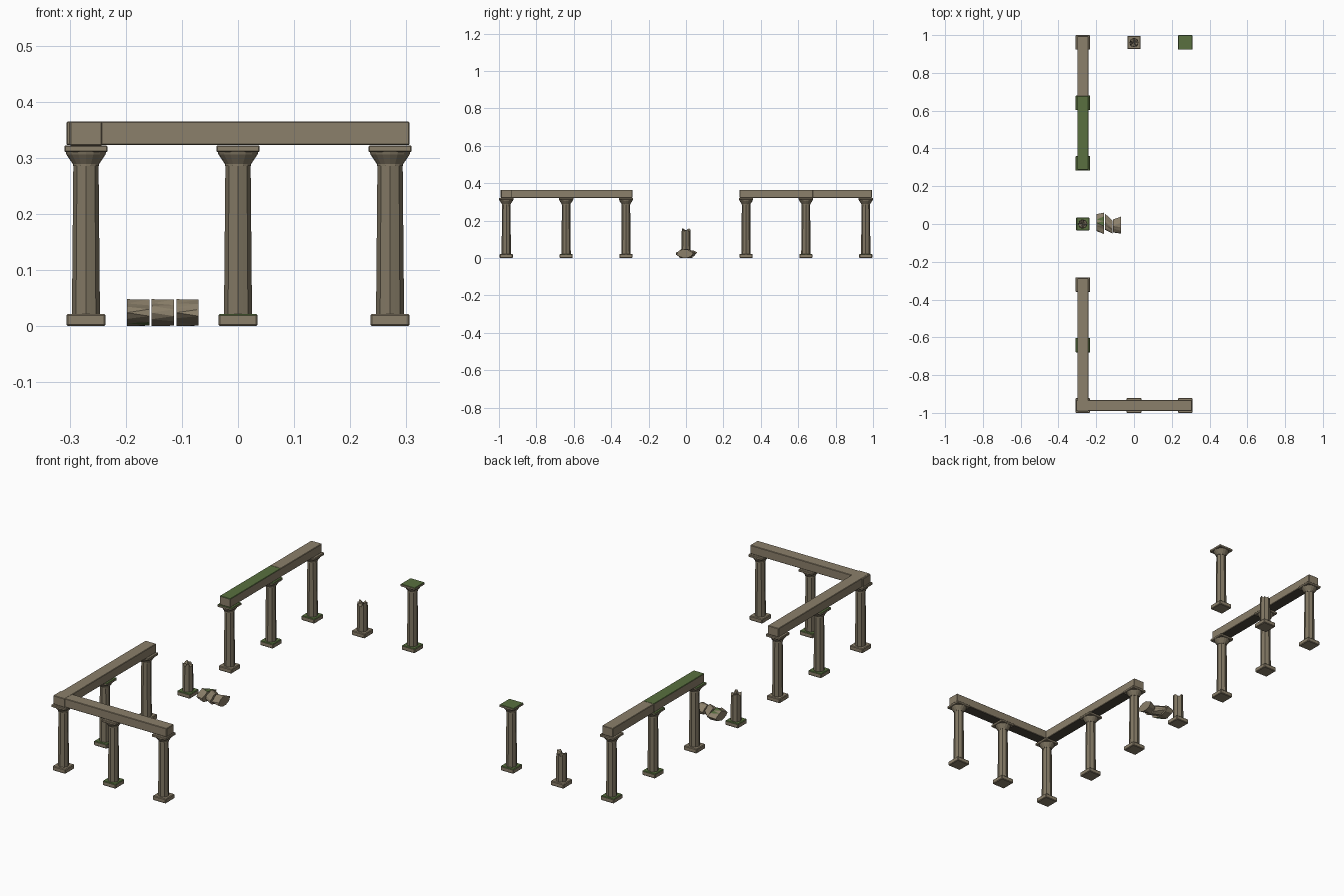
import bpy, bmesh, math, random

if "Cube" in bpy.data.objects:
    bpy.data.objects.remove(bpy.data.objects["Cube"])

random.seed(4)


def material(name, rgb):
    m = bpy.data.materials.new(name)
    m.diffuse_color = (*rgb, 1)
    m.use_nodes = True
    m.node_tree.nodes["Principled BSDF"].inputs["Base Color"].default_value = m.diffuse_color
    return m


STONE = material("stone", (0.26, 0.215, 0.145))
SHAFT = material("shaft_stone", (0.22, 0.185, 0.125))
MOSS = material("moss", (0.10, 0.16, 0.05))
DARK = material("dark_stone", (0.07, 0.06, 0.045))


def finish(bm, name, mats):
    bmesh.ops.recalc_face_normals(bm, faces=bm.faces)
    me = bpy.data.meshes.new(name)
    bm.to_mesh(me)
    bm.free()
    for m in mats:
        me.materials.append(m)
    ob = bpy.data.objects.new(name, me)
    bpy.context.collection.objects.link(ob)
    return ob


def block(name, lo, hi, mossy=False, bevel=0.003, dark_under=False):
    """Chamfered box, optionally with moss on its upper face."""
    bm = bmesh.new()
    bmesh.ops.create_cube(bm, size=1)
    for v in bm.verts:
        v.co = [(a + b) / 2 + c * (b - a) for a, b, c in zip(lo, hi, v.co)]
    bmesh.ops.bevel(bm, geom=bm.edges[:], offset=bevel, segments=1, affect='EDGES')
    bm.normal_update()
    for f in bm.faces:
        if mossy and f.normal.z > 0.5:
            f.material_index = 1
        elif dark_under and f.normal.z < -0.9:
            f.material_index = 2
    return finish(bm, name, [STONE, MOSS, DARK])


def lathe(name, x, y, rings, sides=16, jag=0.0, flute=0.93):
    """Fluted stack of rings (radius, z); jag breaks the upper rim."""
    bm = bmesh.new()
    loops = []
    for i, (r, z) in enumerate(rings):
        loop = []
        for k in range(sides):
            a = math.tau * k / sides
            rr = r * (flute if k % 2 else 1)
            dz = random.uniform(-jag, 0) if i == len(rings) - 1 else 0
            loop.append(bm.verts.new((x + rr * math.cos(a), y + rr * math.sin(a), z + dz)))
        loops.append(loop)
    for a, b in zip(loops, loops[1:]):
        for k in range(sides):
            n = (k + 1) % sides
            bm.faces.new((a[k], a[n], b[n], b[k]))
    bm.faces.new(loops[0])
    tip = bm.verts.new((x, y, rings[-1][1] - jag * 0.7))
    for k in range(sides):
        bm.faces.new((loops[-1][k], loops[-1][(k + 1) % sides], tip))
    return finish(bm, name, [SHAFT])


def column(x, y, moss_base=False, moss_cap=False, broken=None):
    b, c = 0.035, 0.0385
    block("column_base", (x - b, y - b, 0), (x + b, y + b, 0.022), moss_base)
    if broken:
        lathe("broken_shaft", x, y, [(0.025, 0.02), (0.0238, broken - 0.025), (0.0235, broken)], jag=0.022)
        return
    lathe("column_shaft", x, y, [(0.025, 0.02), (0.0225, 0.288)])
    lathe("capital_flare", x, y, [(0.0235, 0.285), (0.0235, 0.289), (0.035, 0.306), (0.0365, 0.312)], flute=1)
    block("capital_slab", (x - c, y - c, 0.31), (x + c, y + c, 0.322), moss_cap, 0.002)


X, Y = 0.271, 0.961

# Left colonnade
for y, mb, mc in [(-Y, 0, 0), (-0.641, 1, 1), (-0.321, 0, 0),
                  (0.321, 0, 1), (0.641, 1, 1), (Y, 1, 0)]:
    column(-X, y, mb, mc)
column(-X, 0, moss_base=True, broken=0.162)

# Front row and back row
column(0, -Y, moss_base=True)
column(X, -Y)
column(0, Y, broken=0.165)
column(X, Y, moss_base=True, moss_cap=True)

# Beams resting on the capitals
Z0, Z1, W = 0.322, 0.365, 0.029


def beam_y(name, y0, y1, mossy=False):
    block(name, (-X - W, y0, Z0), (-X + W, y1, Z1), mossy, 0.002, True)


beam_y("left_front_beam", -0.992, -0.286)
beam_y("left_back_beam_mossy", 0.286, 0.678, True)
beam_y("left_back_beam", 0.676, 0.994)
block("front_beam", (-0.306, -Y - W + 0.001, Z0 + 0.0005), (0.306, -Y + W, Z1 - 0.0005),
      bevel=0.002, dark_under=True)


# Fallen shaft pieces: jagged flattened drums lying along x
def rubble(name, x0, x1, end0, end1, mossy=False):
    bm = bmesh.new()
    n, loops = 12, []
    for x, (lo, hi), turn in ((x0, end0, 0.0), (x1, end1, 0.5)):
        loop = []
        for k in range(n):
            a = math.tau * (k + turn) / n
            r = random.uniform(0.75, 1.0) if k % 3 else 1.0
            yy = (lo + hi) / 2 + r * math.cos(a) * (hi - lo) / 2
            zz = 0.024 + r * math.sin(a) * 0.024
            loop.append(bm.verts.new((x, yy, zz)))
        loops.append(loop)
    for k in range(n):
        m = (k + 1) % n
        a, b = loops
        bm.faces.new((a[k], a[m], b[k]))
        f = bm.faces.new((a[m], b[m], b[k]))
        if mossy and k in (1, 2, 7):
            f.material_index = 1
    for loop in loops:
        bm.faces.new(loop)
    finish(bm, name, [STONE, MOSS])


rubble("rubble_left", -0.198, -0.158, (-0.038, 0.052), (-0.055, 0.062), True)
rubble("rubble_middle", -0.154, -0.114, (-0.03, 0.055), (-0.052, 0.02))
rubble("rubble_right", -0.110, -0.070, (-0.045, 0.025), (-0.052, 0.04))
